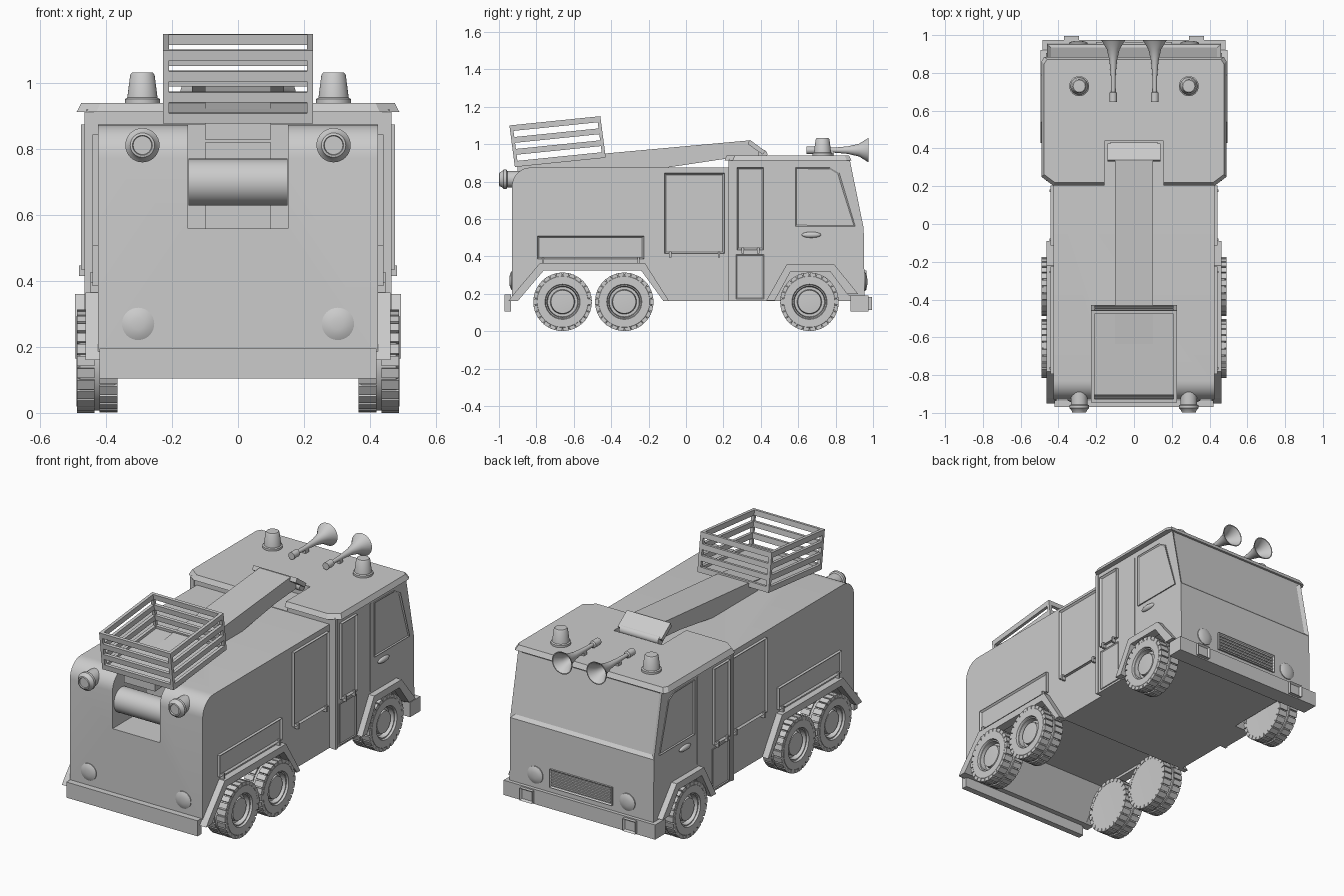
import bpy, bmesh
from math import sin, cos, pi, radians
from mathutils import Matrix, Vector

if "Cube" in bpy.data.objects:
    bpy.data.objects.remove(bpy.data.objects["Cube"])


def finish(bm, name, mirror=False, smooth=False):
    bmesh.ops.recalc_face_normals(bm, faces=bm.faces)
    me = bpy.data.meshes.new(name)
    bm.to_mesh(me)
    bm.free()
    ob = bpy.data.objects.new(name, me)
    bpy.context.collection.objects.link(ob)
    bpy.ops.object.select_all(action='DESELECT')
    bpy.context.view_layer.objects.active = ob
    ob.select_set(True)
    if smooth:
        bpy.ops.object.shade_smooth_by_angle(angle=radians(35))
    if mirror:
        ob.modifiers.new("mirror", 'MIRROR')
    return ob


def add_box(bm, lo, hi, mat=Matrix()):
    lo, hi = Vector(lo), Vector(hi)
    m = mat @ Matrix.Translation((lo + hi) / 2) @ Matrix.Diagonal((*(hi - lo), 1))
    return bmesh.ops.create_cube(bm, size=1, matrix=m)['verts']


def inset(bm, normal, thick, depth, zmin=-9):
    bm.normal_update()
    fs = [f for f in bm.faces
          if f.normal.dot(Vector(normal)) > .9 and f.calc_center_median().z > zmin]
    bmesh.ops.inset_individual(bm, faces=fs, thickness=thick, depth=depth)


def box(name, lo, hi, mirror=False, inset_dir=None, thick=.012, depth=-.009):
    bm = bmesh.new()
    add_box(bm, lo, hi)
    if inset_dir:
        inset(bm, inset_dir, thick, depth)
    return finish(bm, name, mirror)


def prism_bm(pts, x0, x1):
    bm = bmesh.new()
    a = [bm.verts.new((x0, y, z)) for y, z in pts]
    b = [bm.verts.new((x1, y, z)) for y, z in pts]
    n = len(pts)
    bm.faces.new(a)
    bm.faces.new(b[::-1])
    for i in range(n):
        bm.faces.new((a[i], b[i], b[(i + 1) % n], a[(i + 1) % n]))
    bmesh.ops.recalc_face_normals(bm, faces=bm.faces)
    return bm


def prism(name, pts, x0, x1, mirror=False, smooth=False):
    return finish(prism_bm(pts, x0, x1), name, mirror, smooth)


def lathe_bm(prof, axis, at, seg=32):
    # profile of (radius, distance along axis)
    bm = bmesh.new()
    vs = [bm.verts.new((r, 0, t)) for r, t in prof]
    es = [bm.edges.new(p) for p in zip(vs, vs[1:])]
    bmesh.ops.spin(bm, geom=vs + es, cent=(0, 0, 0), axis=(0, 0, 1), angle=2 * pi, steps=seg)
    bmesh.ops.remove_doubles(bm, verts=bm.verts, dist=1e-4)
    rot = Vector((0, 0, 1)).rotation_difference(Vector(axis)).to_matrix().to_4x4()
    bm.transform(Matrix.Translation(at) @ rot)
    return bm


def lathe(name, prof, axis, at, mirror=True, seg=32):
    return finish(lathe_bm(prof, axis, at, seg), name, mirror, True)


def cut(ob, lo, hi):
    c = box("cutter", lo, hi)
    c.hide_render = True
    m = ob.modifiers.new("cut", 'BOOLEAN')
    m.operation, m.solver, m.object = 'DIFFERENCE', 'EXACT', c
    bpy.context.view_layer.objects.active = ob
    bpy.ops.object.modifier_apply(modifier="cut")
    bpy.data.objects.remove(c)


# rear body with rounded top edge and rear winch opening
arc = [(-.83 - .1 * sin(a * pi / 16), .775 + .1 * cos(a * pi / 16)) for a in range(9)]
body = prism("rear_body", [(.24, .875)] + arc + [(-.93, .16), (-.9, .16), (-.77, .34),
             (-.23, .34), (-.1, .16), (.24, .16)], -.425, .425, smooth=True)
cut(body, (-.152, -1.1, .56), (.152, -.6, 1))
lathe("winch_drum", [(0, -.15), (.071, -.15), (.071, .15), (0, .15)], (1, 0, 0), (0, -.85, .7), False)
box("winch_column", (-.1, -.7, .56), (.1, -.59, .82))

# cab with recessed windscreen
bm = prism_bm([(.23, .16), (.45, .16), (.55, .33), (.77, .33), (.87, .19), (.955, .19),
               (.95, .55), (.875, .92), (.23, .92)], -.46, .46)
inset(bm, (0, .98, .2), .03, -.012, .6)
cab = finish(bm, "cab")
box("cab_floor", (-.35, .4, .16), (.35, .93, .4))

# cab roof with bevelled rim, notched for the boom
bm = bmesh.new()
ring = [(-.43, .205), (.43, .205), (.49, .25), (.49, .86), (.475, .885), (-.475, .885),
        (-.49, .86), (-.49, .25)]
lo = [bm.verts.new((x, y, .912)) for x, y in ring]
hi = [bm.verts.new((x * .97, .545 + (y - .545) * .96, .94)) for x, y in ring]
bm.faces.new(lo)
bm.faces.new(hi)
for i in range(8):
    j = (i + 1) % 8
    bm.faces.new((lo[i], lo[j], hi[j], hi[i]))
roof = finish(bm, "cab_roof")
for part in (roof, cab):
    cut(part, (-.155, .1, .878), (.155, .44, 1.1))

# boom and its pivot
prism("boom", [(-.9, .83), (-.9, .885), (-.43, .95), (.34, 1.02), (.42, .955), (.4, .935),
               (.2, .92), (-.2, .86)], -.1, .1)
prism("boom_cap", [(.34, 1.024), (.425, .962), (.41, .945), (.33, 1.0)], -.14, .14)
lathe("boom_pivot", [(0, -.125), (.025, -.125), (.025, .125), (0, .125)], (1, 0, 0),
      (0, .41, .945), False, 20)

# rescue basket: floor, posts and four rails per side, tilted
tilt = Matrix.Translation((0, -.915, .878)) @ Matrix.Rotation(radians(5.8), 4, 'X')
bm = bmesh.new()
L, W, H, T = .49, .228, .222, .018
add_box(bm, (-W, 0, 0), (W, L, .015), tilt @ Matrix.Shear('XZ', 4, (0, 0)))
for k in range(4):
    z = k * .064
    for s in (-1, 1):
        add_box(bm, (s * W, 0, z), (s * (W - T), L, z + .031), tilt)
    for y in (0, L - T):
        add_box(bm, (-W, y, z), (W, y + T, z + .031), tilt)
for s in (-1, 1):
    for y in (0, L - T):
        add_box(bm, (s * W, y, 0), (s * (W - T), y + T, H), tilt)
for v in bm.verts:
    v.co.y -= (v.co.z - .878) * .03
finish(bm, "basket")

# wheels: turned tyre and hub plus two rows of tread lugs
for y, name in ((-.66, "rear_wheels"), (-.33, "middle_wheels"), (.66, "front_wheels")):
    at = (0, y, .157)
    bm = lathe_bm([(0, .37), (.14, .366), (.149, .375), (.149, .48), (.136, .49), (.094, .49),
                   (.09, .478), (.084, .478), (.08, .45), (.066, .45), (.062, .472), (0, .476)],
                  (1, 0, 0), at, 40)
    for i in range(26):
        for row, (x0, x1) in enumerate(((.365, .42), (.435, .489))):
            m = Matrix.Translation(at) @ Matrix.Rotation(2 * pi * (i + row * .5) / 26, 4, 'X')
            add_box(bm, (x0, -.015, .135), (x1, .015, .156), m)
    finish(bm, name, True, True)

# wheel arch trims
prism("rear_arch", [(-.95, .16), (-.92, .2), (-.78, .365), (-.22, .365), (-.09, .16), (-.12, .16),
                    (-.24, .325), (-.76, .325), (-.9, .16)], .41, .462, True)
prism("front_arch", [(.43, .165), (.54, .36), (.79, .36), (.92, .2), (.86, .2), (.77, .32),
                     (.56, .32), (.475, .165)], .44, .494, True)

# bumpers
box("rear_bumper", (-.42, -.97, .105), (.42, -.935, .195))
prism("front_bumper", [(.88, .105), (.975, .105), (.975, .19), (.88, .19)], -.485, .485)
box("fog_lamp", (.29, .96, .112), (.37, .995, .183), True, (0, 1, 0), .012, -.012)

# side lockers and shutters with hinge tabs
X = (1, 0, 0)
for name, x, y0, y1, z0, z1 in (("body_shutter", .442, -.115, .205, .415, .845),
                                ("cab_shutter", .476, .272, .415, .435, .875),
                                ("side_locker", .442, -.795, -.225, .385, .51)):
    box(name, (x - .03, y0, z0), (x, y1, z1), True, X, .013, -.01)
    for i, y in enumerate((y0 + .025, y1 - .035)):
        box(f"{name}_hinge_{i}", (x - .03, y, z0 - .02), (x + .006, y + .012, z0 + .012), True)
box("step_panel", (.44, .268, .172), (.465, .417, .41), True, X, .008, -.004)
box("cab_edge_strip", (.44, .228, .16), (.466, .246, .912), True)

# door window frame, door seam and handle
outer = [(.585, .875), (.77, .875), (.82, .845), (.905, .56), (.585, .56)]
c = Vector((.7, .72))
bm = prism_bm(outer, .45, .466)
inset(bm, X, .014, -.009)
finish(bm, "door_window", True)
box("door_seam", (.45, .548, .375), (.463, .556, .88), True)
bm = bmesh.new()
bmesh.ops.create_uvsphere(bm, u_segments=20, v_segments=10, radius=1,
                          matrix=Matrix.Translation((.462, .67, .515))
                          @ Matrix.Diagonal((.014, .052, .016, 1)))
finish(bm, "door_handle", True, True)

# grille with slats
box("grille_frame", (-.2, .94, .22), (.2, .964, .325), False, (0, 1, 0), .01, -.008)
bm = bmesh.new()
for i in range(5):
    add_box(bm, (-.19, .945, .234 + i * .018), (.19, .962, .243 + i * .018))
finish(bm, "grille_slats")

# headlights and rear reflectors
dome = [(.049, -.01), (.049, .004), (.035, .011), (.018, .014), (0, .015)]
lathe("headlight", dome, (0, 1, 0), (.295, .955, .265))
lathe("rear_reflector", dome, (0, -1, 0), (.303, -.93, .27))

# rear work lamps
lathe("rear_lamp", [(0, -.1), (.044, -.1), (.044, .03), (.052, .035), (.052, .05), (.042, .06),
                    (.037, .072), (.03, .074), (.028, .066), (0, .066)], (0, -1, 0), (.29, -.925, .812))

# roof beacons
lathe("beacon", [(0, -.01), (.053, -.01), (.053, .012), (.046, .016), (.037, .085), (.032, .092),
                 (0, .093)], (0, 0, 1), (.29, .73, .94))

# air horns with hollow bells and mounting feet
lathe("horn", [(0, 0), (.02, 0), (.02, .05), (.011, .055), (.013, .14), (.02, .22), (.034, .28),
               (.065, .33), (.06, .33), (.03, .283), (.014, .22), (0, .19)], (0, 1, 0),
      (.11, .645, .968))
box("horn_foot", (.1, .76, .93), (.12, .79, .968), True)
